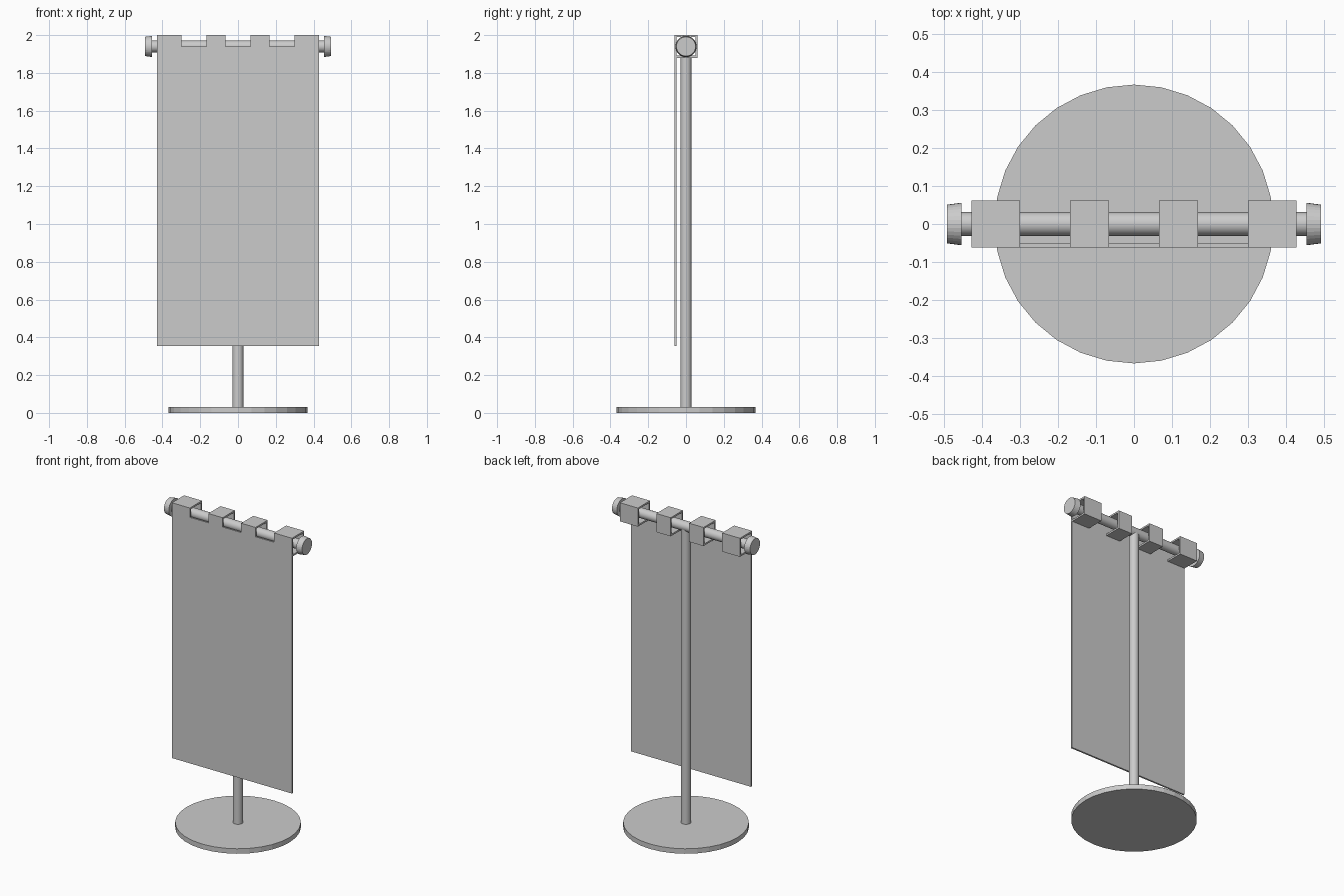
import bpy, bmesh, math
from mathutils import Matrix

if "Cube" in bpy.data.objects:
    bpy.data.objects.remove(bpy.data.objects["Cube"])

BAR_Z = 1.94      # crossbar height
HALF = 0.062      # half depth of the cloth loops
T = 0.011         # cloth thickness


def cone(name, r1, r2, length, start, axis='Z', sign=1, smooth=False):
    """32-sided cone or cylinder growing from start along the axis."""
    bm = bmesh.new()
    bmesh.ops.create_cone(bm, cap_ends=True, segments=32, radius1=r1,
                          radius2=r2, depth=length)
    bmesh.ops.translate(bm, verts=bm.verts, vec=(0, 0, length / 2))
    if axis == 'X':
        bm.transform(Matrix.Rotation(sign * math.pi / 2, 4, 'Y'))
    bmesh.ops.translate(bm, verts=bm.verts, vec=start)
    return finish(name, bm, smooth)


def finish(name, bm, smooth=False):
    bmesh.ops.recalc_face_normals(bm, faces=bm.faces)
    me = bpy.data.meshes.new(name)
    bm.to_mesh(me)
    bm.free()
    ob = bpy.data.objects.new(name, me)
    bpy.context.collection.objects.link(ob)
    if smooth:
        bpy.ops.object.select_all(action='DESELECT')
        ob.select_set(True)
        bpy.context.view_layer.objects.active = ob
        bpy.ops.object.shade_smooth_by_angle(angle=math.radians(30))
    return ob


# Stand: round base and pole
cone("base", 0.367, 0.367, 0.032, (0, 0, 0))
cone("pole", 0.029, 0.029, BAR_Z - 0.025, (0, 0, 0.025), smooth=True)

# Crossbar with tapered end caps
cone("crossbar", 0.031, 0.031, 0.93, (-0.465, 0, BAR_Z), 'X', smooth=True)
for side, s in (("left", -1), ("right", 1)):
    cone(side + "_end_cap", 0.056, 0.051, 0.038, (s * 0.454, 0, BAR_Z), 'X', s)

# Banner cloth: front outline with notches between the loops
tabs = [(-0.428, -0.30), (-0.168, -0.066), (0.066, 0.168), (0.30, 0.428)]
outline = [(-0.428, 0.355)]
for a, b in tabs:
    outline += [(a, BAR_Z), (a, 2.0), (b, 2.0), (b, BAR_Z)]
outline = [p for i, p in enumerate(outline) if i not in (1, 16)] + [(0.428, 0.355)]
bm = bmesh.new()
face = bm.faces.new([bm.verts.new((x, -HALF, z)) for x, z in outline])
ext = bmesh.ops.extrude_face_region(bm, geom=[face], use_keep_orig=True)
bmesh.ops.translate(bm, vec=(0, T, 0),
                    verts=[v for v in ext["geom"] if isinstance(v, bmesh.types.BMVert)])
finish("banner", bm)

# Loops: strip going from the banner over, behind and under the bar
F, B = -HALF + T, HALF
top, bot = 2.0, BAR_Z - 0.06
profile = [(F, top), (B, top), (B, bot), (F, bot),
           (F, bot + T), (B - T, bot + T), (B - T, top - T), (F, top - T)]
for i, (a, b) in enumerate(tabs):
    bm = bmesh.new()
    face = bm.faces.new([bm.verts.new((a, y, z)) for y, z in profile])
    ext = bmesh.ops.extrude_face_region(bm, geom=[face], use_keep_orig=True)
    bmesh.ops.translate(bm, vec=(b - a, 0, 0),
                        verts=[v for v in ext["geom"] if isinstance(v, bmesh.types.BMVert)])
    finish("hanging_loop_%d" % (i + 1), bm)
